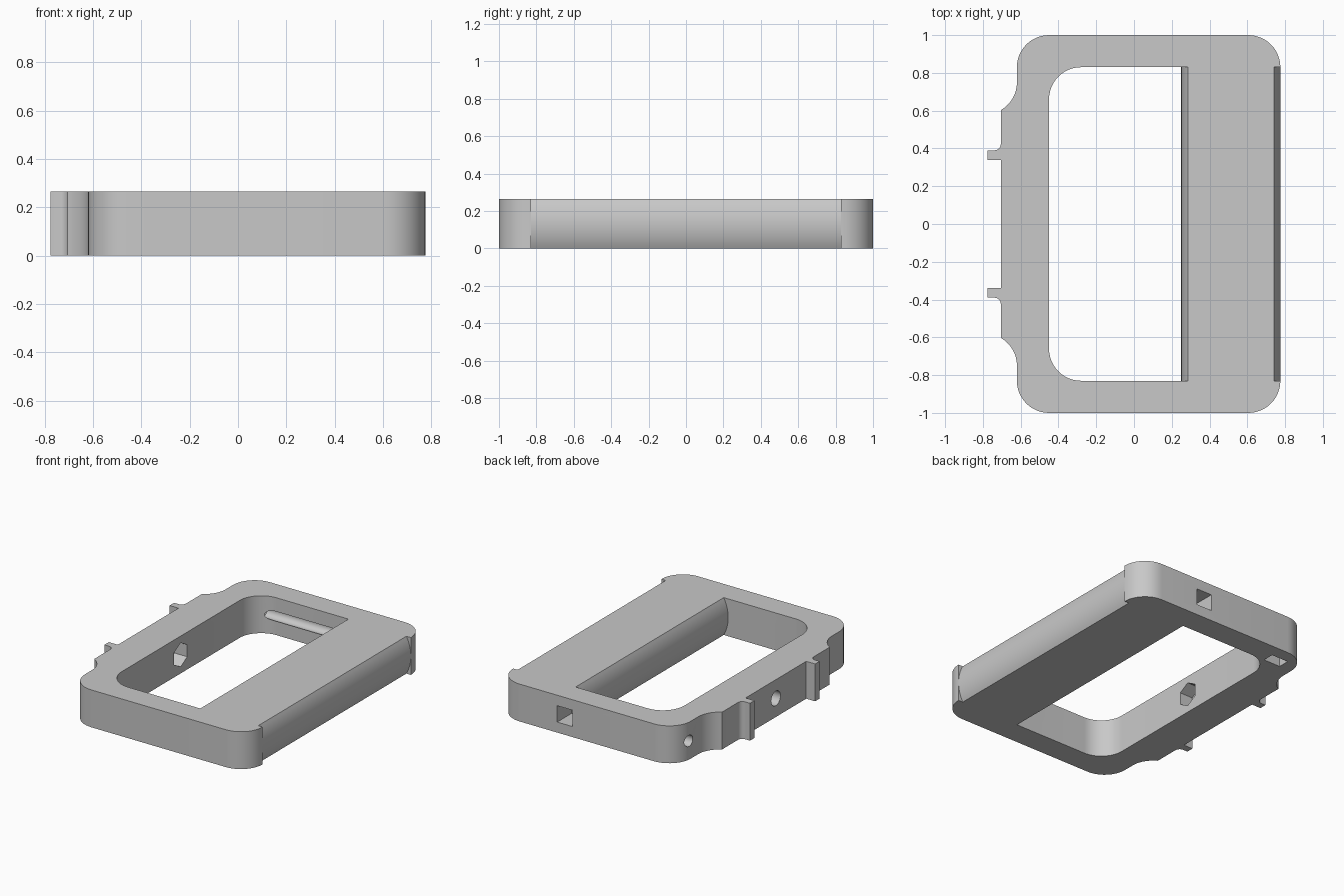
import bpy, bmesh
from math import sin, cos, radians, asin, degrees
from mathutils import Matrix, Vector

HEIGHT, MID, END = 0.265, 0.1325, 0.83

cube = bpy.data.objects.get("Cube")
if cube:
    bpy.data.objects.remove(cube, do_unlink=True)

grey = bpy.data.materials.new("light grey plastic")
grey.use_nodes = True
grey.diffuse_color = (0.58, 0.58, 0.58, 1)
grey.node_tree.nodes["Principled BSDF"].inputs["Base Color"].default_value = (0.58, 0.58, 0.58, 1)


def arc(cx, cy, r, start, end, steps=12):
    angles = [radians(start + (end - start) * i / steps) for i in range(steps + 1)]
    return [(cx + r * cos(a), cy + r * sin(a)) for a in angles]


def add_object(name, bm):
    bmesh.ops.recalc_face_normals(bm, faces=bm.faces)
    mesh = bpy.data.meshes.new(name)
    bm.to_mesh(mesh)
    bm.free()
    mesh.materials.append(grey)
    obj = bpy.data.objects.new(name, mesh)
    bpy.context.collection.objects.link(obj)
    return obj


def prism(name, points, offset):
    """Extrude a closed outline along the offset vector."""
    bm = bmesh.new()
    face = bm.faces.new([bm.verts.new(p) for p in points])
    new = bmesh.ops.extrude_face_region(bm, geom=[face])["geom"]
    bmesh.ops.translate(bm, vec=offset,
                        verts=[v for v in new if isinstance(v, bmesh.types.BMVert)])
    return add_object(name, bm)


def rod(name, x0, x1, y, radius, sides):
    """Prism with a regular outline, lying along x at mid height."""
    outline = arc(y, MID, radius, 90, 450, sides)[:-1]
    return prism(name, [(x0, a, b) for a, b in outline], (x1 - x0, 0, 0))


def block(name, low, high):
    (x0, y0, z0), (x1, y1, z1) = low, high
    return prism(name, [(x0, y0, z0), (x1, y0, z0), (x1, y1, z0), (x0, y1, z0)],
                 (0, 0, z1 - z0))


def combine(target, other, operation):
    mod = target.modifiers.new(operation.title(), "BOOLEAN")
    mod.object, mod.operation, mod.solver = other, operation, "EXACT"
    with bpy.context.temp_override(object=target, active_object=target):
        bpy.ops.object.modifier_apply(modifier=mod.name)
    bpy.data.objects.remove(other, do_unlink=True)


# C-shaped frame with side hooks, drawn as one half and mirrored in y
half = [(-0.705, 0.34), (-0.775, 0.34), (-0.775, 0.39)]
half += arc(-0.74, 0.425, 0.035, -90, 0, 6)
half += arc(-0.79, 0.75, 0.17, -60, 0)
half += arc(-0.45, END, 0.17, 180, 90)
half += arc(0.605, END, 0.17, 90, 0)
half += arc(-0.28, 0.66, 0.17, 90, 180)
outline = half + [(x, -y) for x, y in reversed(half)]
frame = prism("frame", [(x, y, 0) for x, y in outline], (0, 0, HEIGHT))

# Wide crossbar with both long sides bulging outward
bulge = 0.035
radius = (MID ** 2 + bulge ** 2) / (2 * bulge)
spread = degrees(asin(MID / radius))
section = arc(0.775 - radius, MID, radius, -spread, spread, 16)
section += arc(0.25 + radius, MID, radius, 180 - spread, 180 + spread, 16)
bar = prism("crossbar", [(x, -END, z) for x, z in section], (0, 2 * END, 0))
combine(frame, bar, "UNION")

# Centre bolt hole with a hexagonal nut recess on the inside
combine(frame, rod("bolt_hole_cutter", -0.8, -0.4, 0, 0.052, 32), "DIFFERENCE")
combine(frame, rod("nut_recess_cutter", -0.55, -0.4, 0, 0.085, 6), "DIFFERENCE")

# Long bore beside the opening, with its end pocket and underside slot
combine(frame, rod("long_bore_cutter", -0.8, 0.25, 0.85, 0.04, 32), "DIFFERENCE")
combine(frame, block("end_pocket_cutter", (0.19, 0.84, MID - 0.058),
                     (0.31, 1.1, MID + 0.058)), "DIFFERENCE")
combine(frame, block("underside_slot_cutter", (-0.525, 0.83, -0.1),
                     (-0.395, 0.91, MID + 0.04)), "DIFFERENCE")

# Smooth curves, sharp edges
bpy.ops.object.select_all(action="DESELECT")
frame.select_set(True)
bpy.context.view_layer.objects.active = frame
bpy.ops.object.shade_smooth_by_angle(angle=radians(30))
